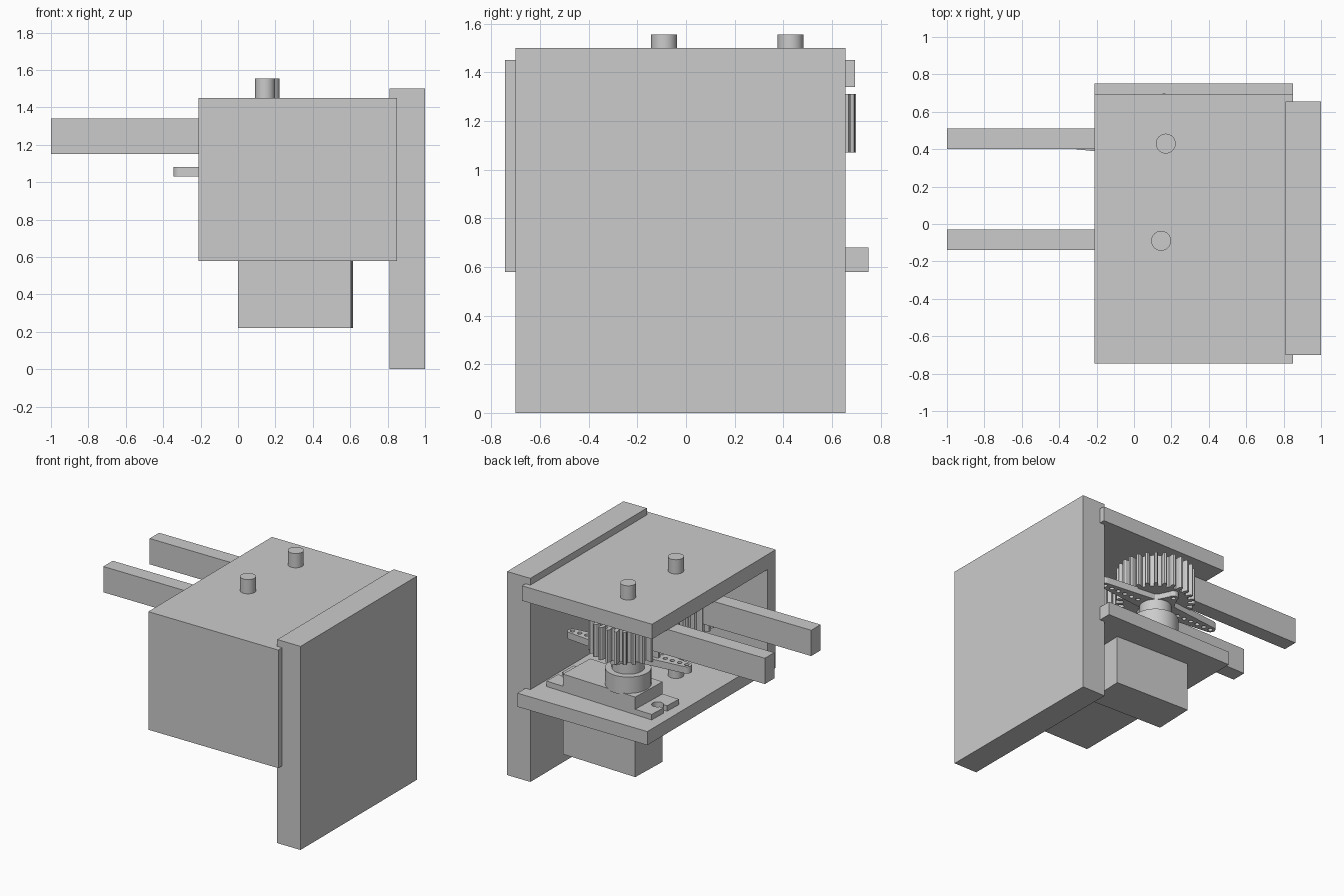
import bpy
import bmesh
from math import sin, cos, pi, radians
from mathutils import Matrix

if "Cube" in bpy.data.objects:
    bpy.data.objects.remove(bpy.data.objects["Cube"])

grey = bpy.data.materials.new("plain grey")
grey.use_nodes = True
tone = (0.6, 0.6, 0.6, 1)
grey.diffuse_color = tone
grey.node_tree.nodes["Principled BSDF"].inputs["Base Color"].default_value = tone


def prism(name, points, z0, z1, smooth=False):
    """Extrude a flat outline upwards from z0 to z1."""
    bm = bmesh.new()
    face = bm.faces.new([bm.verts.new((x, y, z0)) for x, y in points])
    ext = bmesh.ops.extrude_face_region(bm, geom=[face])
    top = [v for v in ext["geom"] if isinstance(v, bmesh.types.BMVert)]
    bmesh.ops.translate(bm, verts=top, vec=(0, 0, z1 - z0))
    bmesh.ops.recalc_face_normals(bm, faces=bm.faces)
    mesh = bpy.data.meshes.new(name)
    bm.to_mesh(mesh)
    bm.free()
    mesh.materials.append(grey)
    obj = bpy.data.objects.new(name, mesh)
    bpy.context.collection.objects.link(obj)
    if smooth:
        activate(obj)
        bpy.ops.object.shade_smooth_by_angle(angle=radians(35))
    return obj


def activate(obj):
    bpy.ops.object.select_all(action="DESELECT")
    obj.select_set(True)
    bpy.context.view_layer.objects.active = obj


def box(name, x0, x1, y0, y1, z0, z1):
    return prism(name, [(x0, y0), (x1, y0), (x1, y1), (x0, y1)], z0, z1)


def arc(cx, cy, r, start, end, n):
    return [(cx + r * cos(start + (end - start) * i / n),
             cy + r * sin(start + (end - start) * i / n)) for i in range(n + 1)]


def cylinder(name, cx, cy, r, z0, z1, n=32):
    return prism(name, arc(cx, cy, r, 0, 2 * pi, n)[:-1], z0, z1, True)


def cut(obj, cutters):
    """Subtract each cutter, then discard it."""
    for c in cutters:
        mod = obj.modifiers.new("cut", "BOOLEAN")
        mod.operation, mod.object, mod.solver = "DIFFERENCE", c, "EXACT"
        activate(obj)
        bpy.ops.object.modifier_apply(modifier=mod.name)
        bpy.data.objects.remove(c)


def gear(name, cx, cy, turn, teeth=26, root=0.222, tip=0.268):
    """Spur gear with rounded teeth."""
    step = 2 * pi / teeth
    profile = [(-0.27, root), (-0.23, tip - 0.012), (-0.12, tip),
               (0.12, tip), (0.23, tip - 0.012), (0.27, root)]
    pts = []
    for i in range(teeth):
        for f, r in profile:
            a = turn + (i + f) * step
            pts.append((cx + r * cos(a), cy + r * sin(a)))
    return prism(name, pts, 1.07, 1.31)


# Housing plates
box("mounting_plate", 0.81, 1.0, -0.70, 0.655, 0, 1.50)
box("top_plate", -0.21, 0.85, -0.70, 0.695, 1.34, 1.45)
box("bottom_plate", -0.21, 0.85, -0.70, 0.75, 0.58, 0.68)
box("front_wall", -0.21, 0.85, -0.745, -0.65, 0.58, 1.45)

# Gears, shafts and gripper arms
drive, idle = (0.17, 0.43), (0.145, -0.09)
gear("drive_gear", *drive, pi / 2 + 0.04)
gear("idle_gear", *idle, pi / 2 + 0.04 + pi / 26)
cylinder("drive_shaft", *drive, 0.053, 1.06, 1.555)
cylinder("idle_shaft", *idle, 0.053, 0.66, 1.555)
box("drive_arm", -1.0, 0.17, 0.40, 0.51, 1.15, 1.34)
box("idle_arm", -1.0, 0.145, -0.14, -0.03, 1.15, 1.34)

# Servo case and mounting flange, turned slightly in the plate
mx, my = 0.307, 0.415
case = box("servo_case", mx - 0.303, mx + 0.303, my - 0.152, my + 0.152, 0.22, 0.81)
flange = box("servo_flange", mx - 0.44, mx + 0.44, my - 0.152, my + 0.152, 0.68, 0.72)
for s in (-1, 1):
    x = mx + s * 0.375
    ends = sorted((x, x + s * 0.1))
    cut(flange, [cylinder("hole_cutter", x, my, 0.04, 0.65, 0.75, 20),
                 box("slot_cutter", *ends, my - 0.02, my + 0.02, 0.65, 0.75)])
turn = (Matrix.Translation((mx, my, 0)) @ Matrix.Rotation(radians(-2), 4, "Z")
        @ Matrix.Translation((-mx, -my, 0)))
for part in (case, flange):
    part.data.transform(turn)

cylinder("servo_collar", *drive, 0.155, 0.80, 0.93)
cylinder("horn_hub", *drive, 0.11, 0.93, 1.075)

# Four-armed horn with rounded tips and drilled holes
hx, hy = 0.155, 0.435
outline, holes = [], []
for k, reach in enumerate((0.5, 0.2, 0.5, 0.2)):
    a = k * pi / 2
    outline.append((hx + 0.11 * cos(a - pi / 4), hy + 0.11 * sin(a - pi / 4)))
    tip = reach - 0.035
    outline += arc(hx + tip * cos(a), hy + tip * sin(a), 0.035, a - pi / 2, a + pi / 2, 8)
    d = tip
    while d > 0.14:
        holes.append((hx + d * cos(a), hy + d * sin(a)))
        d -= 0.058
horn = prism("servo_horn", outline, 1.03, 1.08)
cut(horn, [cylinder("hole_cutter", x, y, 0.016, 1.0, 1.1, 12) for x, y in holes])
